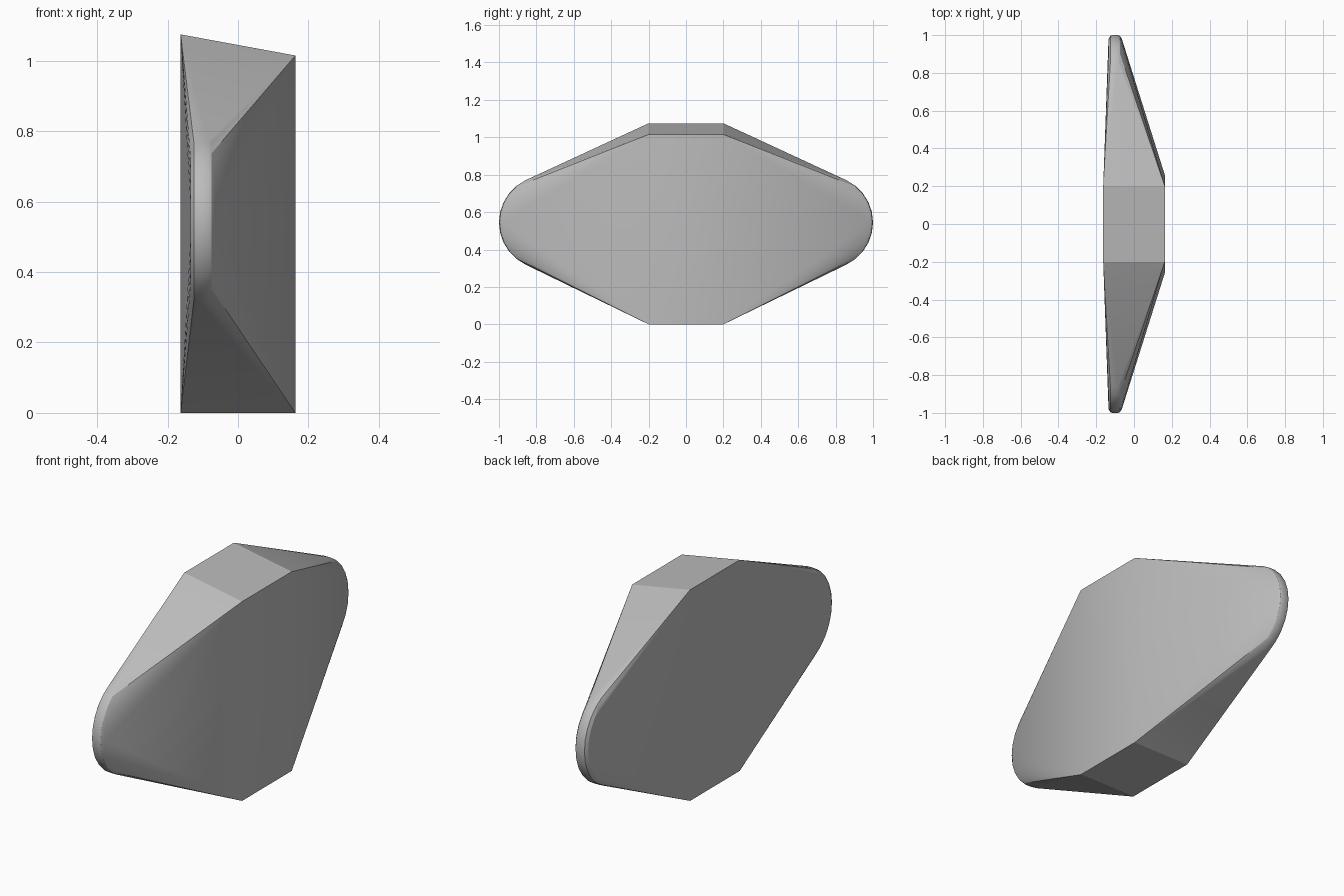
import bpy, bmesh
from math import sin, cos, pi, radians

cube = bpy.data.objects.get("Cube")
if cube:
    bpy.data.objects.remove(cube, do_unlink=True)

# Single plain grey
grey = bpy.data.materials.new("plain grey")
grey.use_nodes = True
colour = (0.5, 0.5, 0.5, 1)
grey.diffuse_color = colour
grey.node_tree.nodes["Principled BSDF"].inputs["Base Color"].default_value = colour

MID_Z, END_R, STEPS = 0.545, 0.25, 14
# Rounded tip: x position and how far the rim is pulled in
RIMS = [(-0.135, 0.02), (-0.125, 0.004), (-0.115, 0), (-0.085, 0), (-0.075, 0.004), (-0.065, 0.018)]

bm = bmesh.new()
for side in (-1, 1):
    # Corners of the central block, with its sloping top
    for x, z in ((-0.163, 0), (-0.163, 1.075), (0.163, 0), (0.163, 1.015)):
        bm.verts.new((x, side * 0.2, z))
    # Slight bulge on the outer face
    bm.verts.new((0.163, side * 0.26, MID_Z))
    # Half-round tips
    for x, inset in RIMS:
        r = END_R - inset
        for i in range(STEPS + 1):
            a = -pi / 2 + pi * i / STEPS
            bm.verts.new((x, side * (1 - END_R + r * cos(a)), MID_Z + r * sin(a)))

# Wrap the block and tips in one convex skin
hull = bmesh.ops.convex_hull(bm, input=bm.verts[:])
loose = {g for g in hull["geom_interior"] + hull["geom_unused"] if isinstance(g, bmesh.types.BMVert)}
bmesh.ops.delete(bm, geom=list(loose), context='VERTS')
bmesh.ops.dissolve_limit(bm, angle_limit=radians(0.5), verts=bm.verts[:], edges=bm.edges[:])
bmesh.ops.recalc_face_normals(bm, faces=bm.faces[:])

mesh = bpy.data.meshes.new("tapered_body")
bm.to_mesh(mesh)
bm.free()
mesh.materials.append(grey)
body = bpy.data.objects.new("tapered_body", mesh)
bpy.context.collection.objects.link(body)

# Smooth the tips, keep the block edges crisp
bpy.ops.object.select_all(action='DESELECT')
body.select_set(True)
bpy.context.view_layer.objects.active = body
bpy.ops.object.shade_smooth_by_angle(angle=radians(23))
